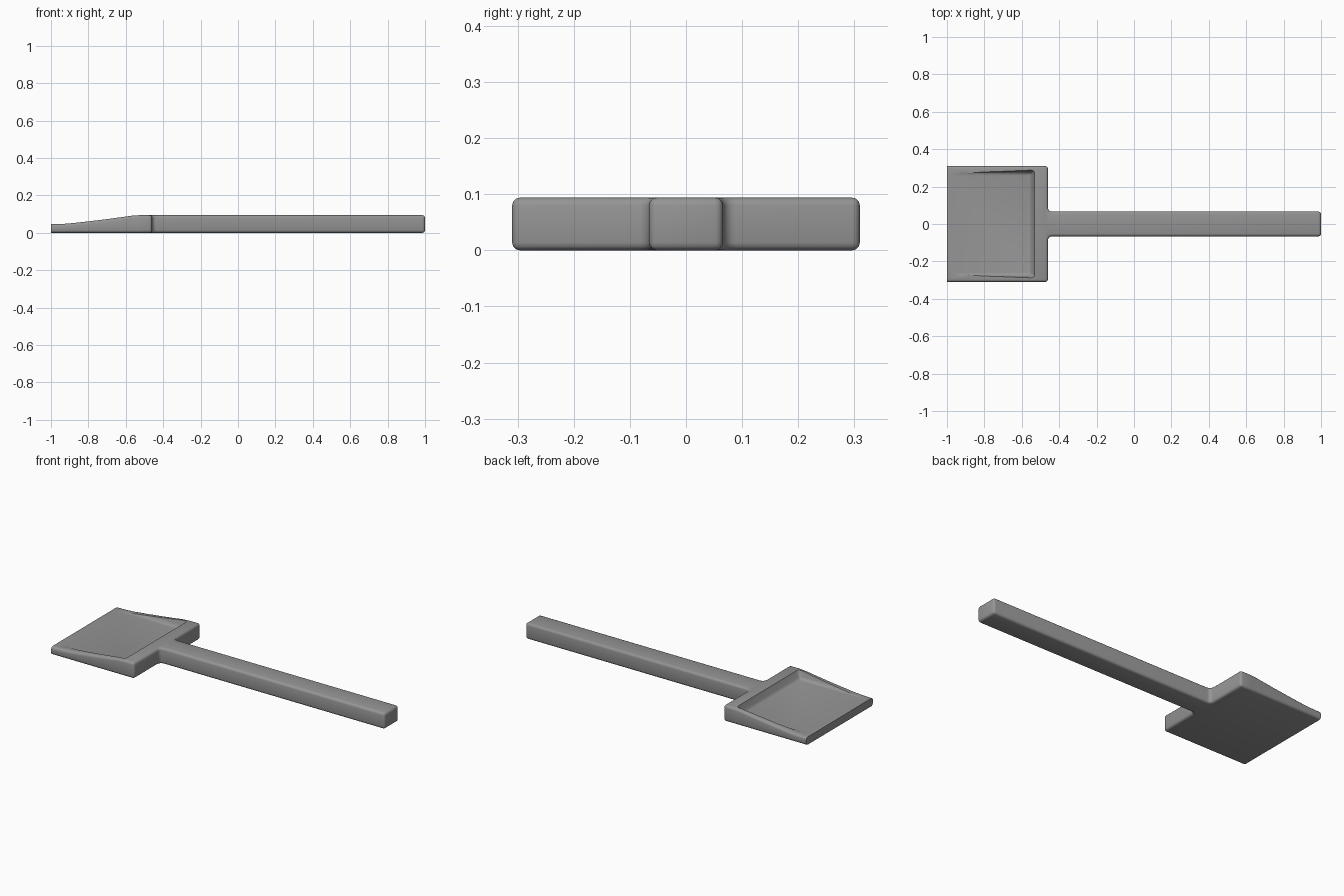
import bpy, bmesh, math

if "Cube" in bpy.data.objects:
    bpy.data.objects.remove(bpy.data.objects["Cube"])

H = 0.094
# Side profile of the blade rim: (x, z)
RIM = [(-1.0, 0.046), (-0.93, 0.048), (-0.88, 0.052), (-0.8, 0.061),
       (-0.7, 0.073), (-0.62, 0.084), (-0.57, 0.091), (-0.53, H)]


def rim_height(x):
    for (x0, z0), (x1, z1) in zip(RIM, RIM[1:]):
        if x <= x1:
            return z0 + (z1 - z0) * max(0, x - x0) / (x1 - x0)
    return H


def finish(bm, name):
    bmesh.ops.recalc_face_normals(bm, faces=bm.faces[:])
    me = bpy.data.meshes.new(name)
    bm.to_mesh(me)
    bm.free()
    ob = bpy.data.objects.new(name, me)
    bpy.context.collection.objects.link(ob)
    return ob


# Shovel body: one T-shaped plan with filleted inner corners
r, hw, bx, by = 0.022, 0.066, -0.46, 0.31
half = [(1.0, hw)]
for i in range(5):
    a = math.radians(270 - i * 22.5)
    half.append((bx + r + r * math.cos(a), hw + r + r * math.sin(a)))
half += [(bx, by), (-1.0, by)]
outline = half + [(x, -y) for x, y in reversed(half)]

bm = bmesh.new()
base = bm.faces.new([bm.verts.new((x, y, 0)) for x, y in outline])
ext = bmesh.ops.extrude_face_region(bm, geom=[base], use_keep_orig=True)
for v in ext["geom"]:
    if isinstance(v, bmesh.types.BMVert):
        v.co.z = H

# Slice the blade at the profile stations and slope its top
for x, _ in RIM[1:]:
    bmesh.ops.bisect_plane(bm, geom=bm.verts[:] + bm.edges[:] + bm.faces[:],
                           plane_co=(x, 0, 0), plane_no=(1, 0, 0))
bmesh.ops.recalc_face_normals(bm, faces=bm.faces[:])
for v in bm.verts:
    if v.co.z > H / 2:
        v.co.z = rim_height(v.co.x)

# Round every hard edge except those of the digging lip
hard = [e for e in bm.edges if len(e.link_faces) == 2
        and e.calc_face_angle(0) > math.radians(40)
        and not all(v.co.x < -0.99 for v in e.verts)]
bmesh.ops.bevel(bm, geom=hard, offset=0.014, segments=3, profile=0.5,
                affect='EDGES', clamp_overlap=True)
shovel = finish(bm, "shovel")

# Cutter for the open tray, with walls leaning outwards
bm = bmesh.new()
rings = []
for z, x1, y in [(0.0465, -0.552, 0.274), (0.12, -0.52, 0.296)]:
    rings.append([bm.verts.new(p) for p in
                  [(-1.1, -y, z), (x1, -y, z), (x1, y, z), (-1.1, y, z)]])
bm.faces.new(rings[0])
bm.faces.new(rings[1])
for i in range(4):
    j = (i + 1) % 4
    bm.faces.new([rings[0][i], rings[0][j], rings[1][j], rings[1][i]])
bmesh.ops.recalc_face_normals(bm, faces=bm.faces[:])
soft = [e for e in bm.edges if max(v.co.x for v in e.verts) > -1
        and min(v.co.z for v in e.verts) < 0.1]
bmesh.ops.bevel(bm, geom=soft, offset=0.016, segments=4, profile=0.5,
                affect='EDGES', clamp_overlap=True)
tray = finish(bm, "tray_cutter")
tray.hide_render = True

# Hollow the blade
mod = shovel.modifiers.new("tray", 'BOOLEAN')
mod.operation = 'DIFFERENCE'
mod.solver = 'EXACT'
mod.object = tray
bpy.context.view_layer.objects.active = shovel
shovel.select_set(True)
bpy.ops.object.modifier_apply(modifier=mod.name)
bpy.data.objects.remove(tray, do_unlink=True)
bpy.ops.object.shade_smooth_by_angle(angle=math.radians(35))

# Dark grey finish
grey = bpy.data.materials.new("dark_grey")
grey.diffuse_color = (0.3, 0.3, 0.3, 1)
grey.use_nodes = True
grey.node_tree.nodes["Principled BSDF"].inputs["Base Color"].default_value = grey.diffuse_color
shovel.data.materials.clear()
shovel.data.materials.append(grey)
